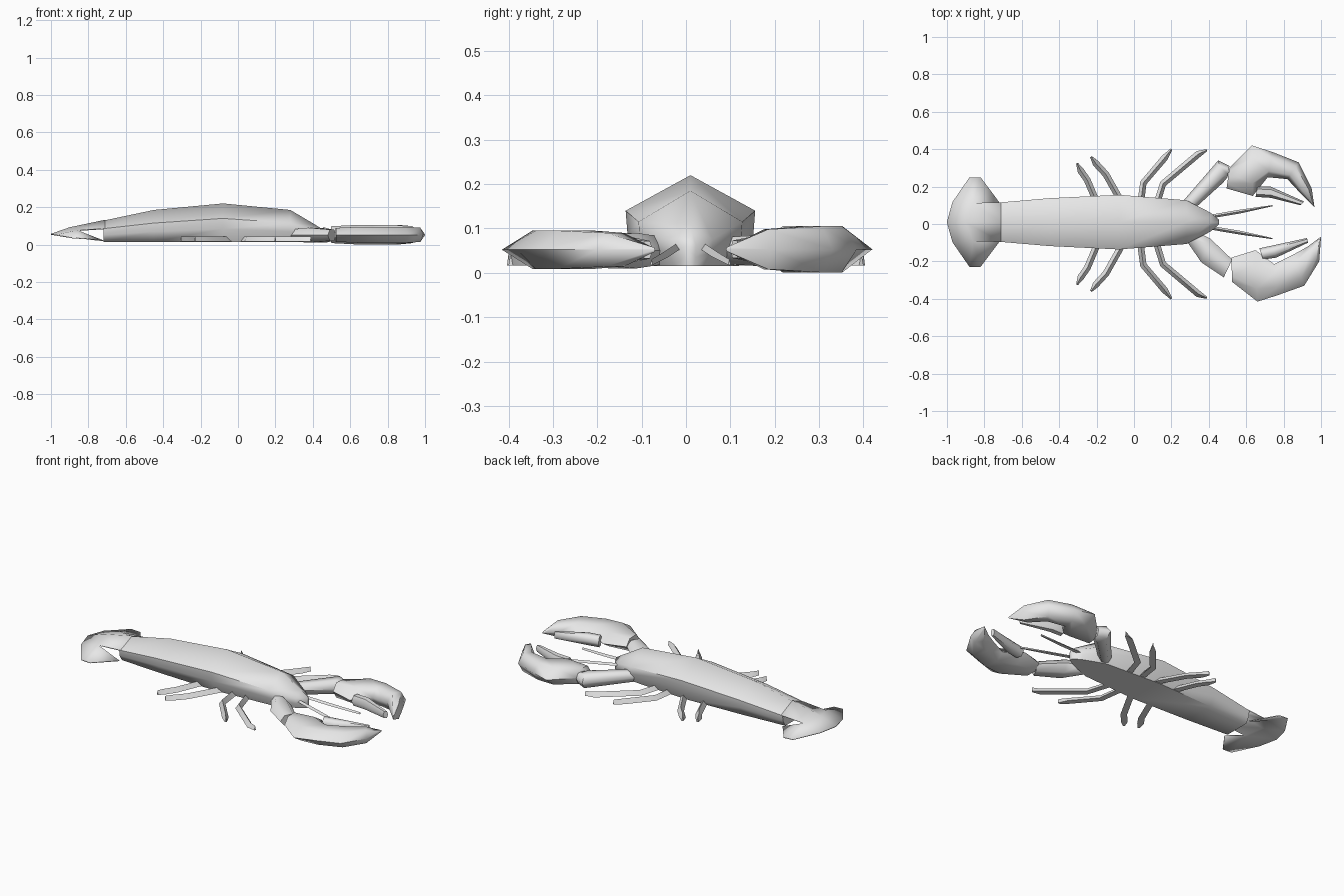
import bpy, bmesh, math

cube = bpy.data.objects.get("Cube")
if cube:
    bpy.data.objects.remove(cube)

shell = bpy.data.materials.new("plain_grey")
shell.use_nodes = True
GREY = (0.8, 0.8, 0.8, 1)
shell.diffuse_color = GREY
shell.node_tree.nodes["Principled BSDF"].inputs["Base Color"].default_value = GREY


def finish(name, bm, angle, closed=True):
    """Turn a bmesh into a smooth shaded object."""
    if closed:
        bmesh.ops.recalc_face_normals(bm, faces=bm.faces)
    mesh = bpy.data.meshes.new(name)
    bm.to_mesh(mesh)
    bm.free()
    obj = bpy.data.objects.new(name, mesh)
    bpy.context.collection.objects.link(obj)
    mesh.materials.append(shell)
    bpy.ops.object.select_all(action='DESELECT')
    obj.select_set(True)
    bpy.context.view_layer.objects.active = obj
    bpy.ops.object.shade_smooth_by_angle(angle=math.radians(angle))
    return obj


def loft(name, sections, angle=62):
    """Skin a list of matching closed sections and cap both ends."""
    bm = bmesh.new()
    rings = [[bm.verts.new(p) for p in s] for s in sections]
    n = len(rings[0])
    for a, b in zip(rings, rings[1:]):
        for i in range(n):
            j = (i + 1) % n
            bm.faces.new((a[i], a[j], b[j], b[i]))
    bm.faces.new(rings[0])
    bm.faces.new(rings[-1])
    return finish(name, bm, angle)


def limb(name, stations, mid):
    """Bevelled limb from stations of outer xy, inner xy and half height."""
    sections = []
    for ox, oy, ix, iy, h in stations:
        def at(t, z):
            return (ox + (ix - ox) * t, oy + (iy - oy) * t, mid + z)
        sections.append([at(0, 0), at(0.25, h), at(0.75, h),
                         at(1, 0), at(0.75, -h), at(0.25, -h)])
    return loft(name, sections)


def strip(name, path, width, height):
    """Three sided tapering rod with a flat underside."""
    sections = []
    for i, (x, y, z) in enumerate(path):
        x0, y0, _ = path[max(i - 1, 0)]
        x1, y1, _ = path[min(i + 1, len(path) - 1)]
        length = math.hypot(x1 - x0, y1 - y0)
        w = width * (0.15 if i == len(path) - 1 else 0.5)
        nx, ny = -(y1 - y0) / length * w, (x1 - x0) / length * w
        sections.append([(x + nx, y + ny, z), (x - nx, y - ny, z),
                         (x, y, z + height)])
    return loft(name, sections, 40)


# Body: x, half width, ridge height, shoulder height
CENTRE = 0.01
body = []
for x, w, top, side in [(-0.72, 0.105, 0.128, 0.085), (-0.45, 0.128, 0.185, 0.115),
                        (-0.08, 0.146, 0.22, 0.14), (0.28, 0.117, 0.185, 0.115),
                        (0.41, 0.05, 0.108, 0.075), (0.455, 0.012, 0.08, 0.06)]:
    body.append([(x, CENTRE + y, z) for y, z in
                 [(0, top), (w, side), (w * 0.97, side * 0.6), (w * 0.75, 0.015),
                  (-w * 0.75, 0.015), (-w * 0.97, side * 0.6), (-w, side)]])
loft("body", body)

# Tail fan: a folded sheet with drooping side lobes
bm = bmesh.new()
root = bm.verts.new((-0.71, CENTRE, 0.13))
ridge = bm.verts.new((-0.9, CENTRE, 0.09))
tip = bm.verts.new((-1, CENTRE, 0.055))
for s in (1, -1):
    base, fold, rim, lobe_a, lobe_b, drop = [
        bm.verts.new((x, CENTRE + s * y, z)) for x, y, z in
        [(-0.71, 0.105, 0.085), (-0.86, 0.102, 0.075), (-0.97, 0.107, 0.05),
         (-0.88, 0.238, 0.035), (-0.82, 0.238, 0.032), (-0.72, 0.104, 0.02)]]
    for face in [(root, base, fold, ridge), (ridge, fold, rim, tip),
                 (fold, lobe_a, rim), (fold, lobe_b, lobe_a), (fold, drop, lobe_b)]:
        bm.faces.new(face if s > 0 else face[::-1])
fan = finish("tail_fan", bm, 50, closed=False)
sheet = fan.modifiers.new("thickness", 'SOLIDIFY')
sheet.thickness = 0.005
sheet.offset = 0

# Walking legs and antennae, mirrored across the body
LEGS = {
    "front_leg": [(0.11, 0.07), (0.155, 0.215), (0.345, 0.375), (0.39, 0.395)],
    "second_leg": [(0.03, 0.07), (0.05, 0.22), (0.165, 0.355), (0.2, 0.4)],
    "third_leg": [(-0.04, 0.07), (-0.15, 0.265), (-0.205, 0.325), (-0.23, 0.36)],
    "rear_leg": [(-0.18, 0.07), (-0.25, 0.235), (-0.285, 0.285), (-0.305, 0.325)],
}
for side, s in (("left", 1), ("right", -1)):
    for name, path in LEGS.items():
        strip(f"{side}_{name}", [(x, s * y, 0.017) for x, y in path], 0.036, 0.026)
    strip(f"{side}_antenna", [(0.41, CENTRE + s * 0.03, 0.055),
                              (0.57, CENTRE + s * 0.057, 0.037),
                              (0.74, CENTRE + s * 0.088, 0.018)], 0.02, 0.012)

# Left arm and claw
limb("left_arm", [(0.26, 0.12, 0.31, 0.07, 0.03), (0.45, 0.34, 0.475, 0.22, 0.04),
                  (0.51, 0.31, 0.50, 0.25, 0.03)], 0.05)
limb("left_claw", [(0.51, 0.30, 0.495, 0.19, 0.045), (0.63, 0.42, 0.635, 0.15, 0.052),
                   (0.74, 0.385, 0.715, 0.25, 0.052), (0.88, 0.33, 0.82, 0.24, 0.052),
                   (0.95, 0.19, 0.885, 0.17, 0.045), (0.965, 0.09, 0.955, 0.10, 0.005)], 0.053)
limb("left_claw_finger", [(0.66, 0.20, 0.65, 0.145, 0.03), (0.73, 0.2, 0.73, 0.14, 0.03),
                          (0.91, 0.12, 0.89, 0.10, 0.02)], 0.053)

# Right arm and claw
limb("right_arm", [(0.26, -0.06, 0.33, -0.04, 0.03), (0.36, -0.205, 0.41, -0.08, 0.04),
                   (0.48, -0.285, 0.525, -0.19, 0.03)], 0.05)
limb("right_claw", [(0.525, -0.31, 0.52, -0.18, 0.037), (0.66, -0.415, 0.65, -0.14, 0.043),
                    (0.77, -0.38, 0.75, -0.215, 0.043), (0.91, -0.33, 0.85, -0.165, 0.043),
                    (0.99, -0.2, 0.93, -0.12, 0.038), (1.0, -0.07, 0.99, -0.075, 0.005)], 0.052)
limb("right_claw_finger", [(0.69, -0.19, 0.67, -0.13, 0.03), (0.76, -0.18, 0.74, -0.115, 0.03),
                           (0.93, -0.1, 0.925, -0.075, 0.02)], 0.052)
